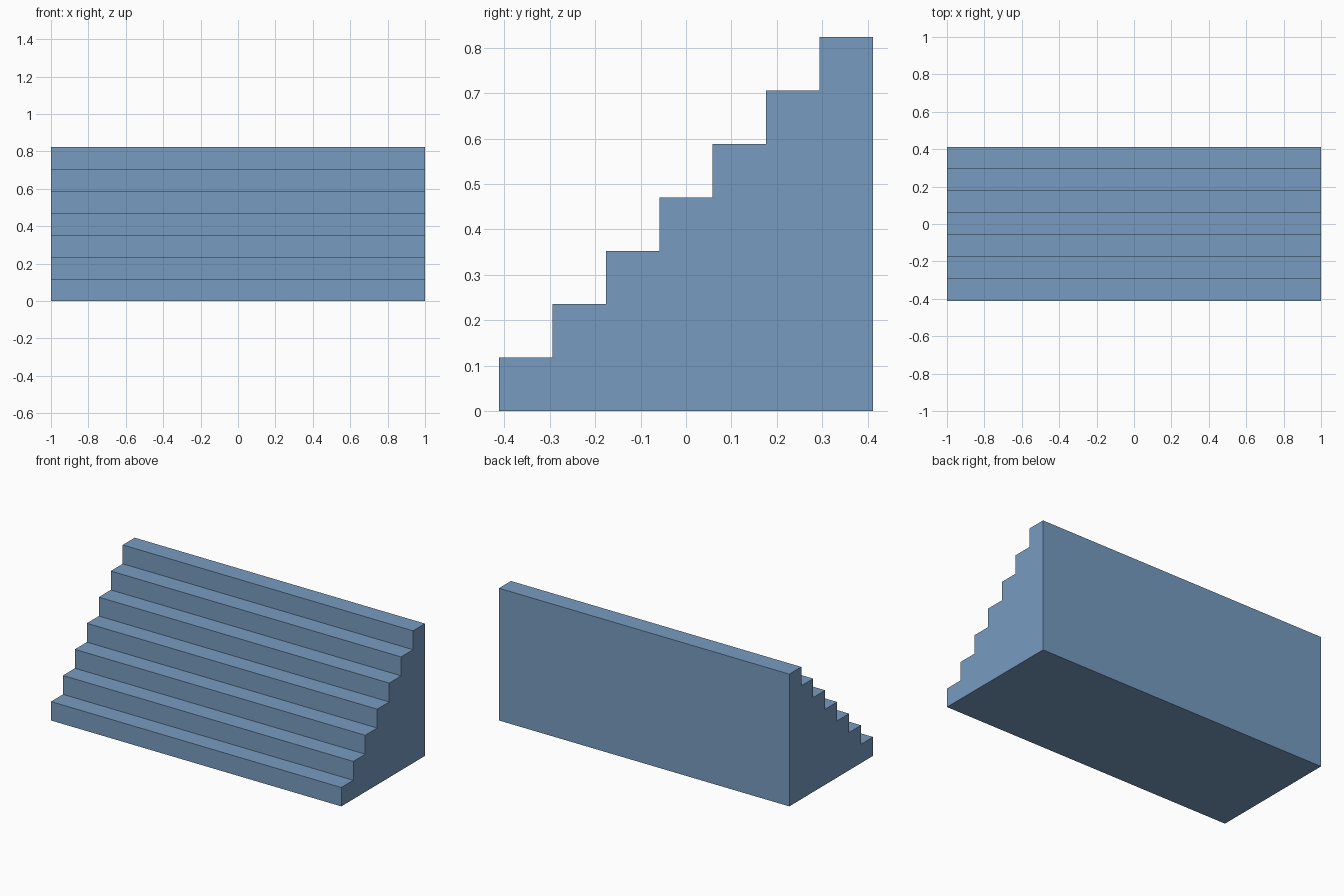
import bpy
import bmesh

cube = bpy.data.objects.get("Cube")
if cube:
    bpy.data.objects.remove(cube, do_unlink=True)

STEPS = 7
SIZE = 2 / 17            # tread depth and riser height
HALF = STEPS * SIZE / 2  # half of the total depth
WIDTH = 2.0

# Flat blue material
blue = bpy.data.materials.new("steel blue")
blue.use_nodes = True
color = (0.185, 0.33, 0.53, 1.0)
blue.diffuse_color = color
blue.node_tree.nodes["Principled BSDF"].inputs["Base Color"].default_value = color

# Stepped side profile as (y, z), rising from front to back
profile = [(-HALF, 0.0)]
for i in range(STEPS):
    top = (i + 1) * SIZE
    profile += [(-HALF + i * SIZE, top), (-HALF + (i + 1) * SIZE, top)]
profile.append((HALF, 0.0))

# Extrude the profile across the full width
bm = bmesh.new()
side = bm.faces.new([bm.verts.new((-WIDTH / 2, y, z)) for y, z in profile])
extruded = bmesh.ops.extrude_face_region(bm, geom=[side], use_keep_orig=True)
verts = [g for g in extruded["geom"] if isinstance(g, bmesh.types.BMVert)]
bmesh.ops.translate(bm, verts=verts, vec=(WIDTH, 0, 0))
bmesh.ops.recalc_face_normals(bm, faces=bm.faces[:])

mesh = bpy.data.meshes.new("staircase")
bm.to_mesh(mesh)
bm.free()
mesh.materials.append(blue)
staircase = bpy.data.objects.new("staircase", mesh)
bpy.context.collection.objects.link(staircase)
